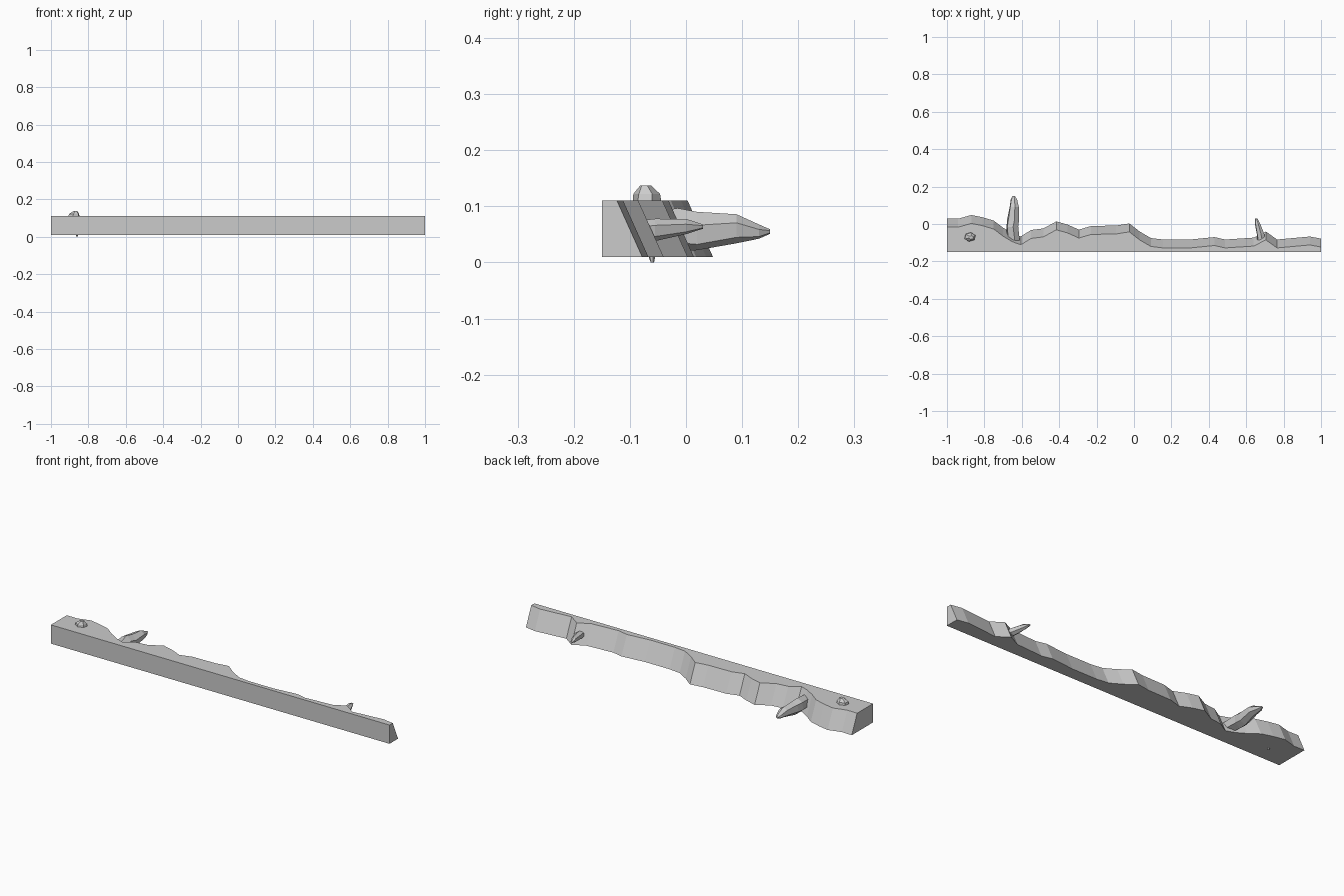
import bpy, bmesh, math
from mathutils import Vector

cube = bpy.data.objects.get("Cube")
if cube:
    bpy.data.objects.remove(cube)

# One pale stone grey for everything
stone = bpy.data.materials.new("stone_grey")
stone.use_nodes = True
grey = (0.6, 0.6, 0.6, 1)
stone.diffuse_color = grey
bsdf = next(n for n in stone.node_tree.nodes if n.type == 'BSDF_PRINCIPLED')
bsdf.inputs["Base Color"].default_value = grey


def finish(name, bm):
    bmesh.ops.recalc_face_normals(bm, faces=bm.faces)
    mesh = bpy.data.meshes.new(name)
    bm.to_mesh(mesh)
    bm.free()
    mesh.materials.append(stone)
    obj = bpy.data.objects.new(name, mesh)
    bpy.context.collection.objects.link(obj)
    return obj


def loft(bm, rings):
    """Skin a list of equal closed rings and cap both ends."""
    loops = [[bm.verts.new(p) for p in ring] for ring in rings]
    for a, b in zip(loops, loops[1:]):
        for i in range(len(a)):
            j = (i + 1) % len(a)
            bm.faces.new((a[i], a[j], b[j], b[i]))
    bm.faces.new(loops[0])
    bm.faces.new(loops[-1])


def crystal(name, along, stations, sides=6, phase=0.3):
    """Faceted spindle; each station is (centre, half width, half depth)."""
    rings = []
    for k, (centre, a, b) in enumerate(stations):
        ring = []
        for i in range(sides):
            t = math.tau * i / sides + phase + 0.12 * (k % 2)
            u, v = a * math.cos(t), b * math.sin(t)
            offset = (u, 0, v) if along == "y" else (u, v, 0)
            ring.append(Vector(centre) + Vector(offset))
        rings.append(ring)
    bm = bmesh.new()
    loft(bm, rings)
    return finish(name, bm)


# Ledge: straight front, ragged back that slopes outward toward the bottom
FRONT, BOTTOM, TOP, SLOPE = -0.15, 0.01, 0.11, 0.045
ragged_edge = [
    (-1, .03), (-.94, .028), (-.87, .048), (-.81, .036), (-.75, .018),
    (-.7, -.02), (-.65, -.05), (-.605, -.066), (-.55, -.032), (-.485, -.024),
    (-.415, .014), (-.355, -.003), (-.295, -.03), (-.23, -.011),
    (-.095, -.008), (-.025, .003), (.03, -.04), (.09, -.075), (.155, -.083),
    (.3, -.083), (.43, -.07), (.487, -.083), (.64, -.073), (.705, -.04),
    (.765, -.083), (.94, -.067), (1, -.078)]
bm = bmesh.new()
loft(bm, [[(x, FRONT, BOTTOM), (x, y, BOTTOM), (x, y - SLOPE, TOP), (x, FRONT, TOP)]
          for x, y in ragged_edge])
# Merge the strips into clean flat front, top and bottom faces
bmesh.ops.dissolve_limit(bm, angle_limit=0.01, verts=bm.verts, edges=bm.edges)
finish("ledge", bm)

# Long crystal growing out of the back
crystal("large_crystal", "y", [
    ((-.645, -.09, .055), .036, .03),
    ((-.65, -.015, .058), .034, .039),
    ((-.647, .02, .056), .034, .035),
    ((-.64, .09, .06), .027, .026),
    ((-.642, .13, .055), .018, .013),
    ((-.643, .15, .055), .007, .004)])

# Short leaning crystal
crystal("small_crystal", "y", [
    ((.68, -.085, .057), .022, .018),
    ((.677, -.055, .058), .022, .02),
    ((.661, .0, .064), .015, .014),
    ((.654, .03, .064), .007, .004)])

# Upright crystal poking through the top, its point showing underneath
crystal("upright_crystal", "z", [
    ((-.86, -.06, .0), .003, .003),
    ((-.865, -.062, .03), .012, .012),
    ((-.877, -.069, .1), .034, .027),
    ((-.877, -.07, .122), .029, .024),
    ((-.87, -.072, .137), .012, .01)])
